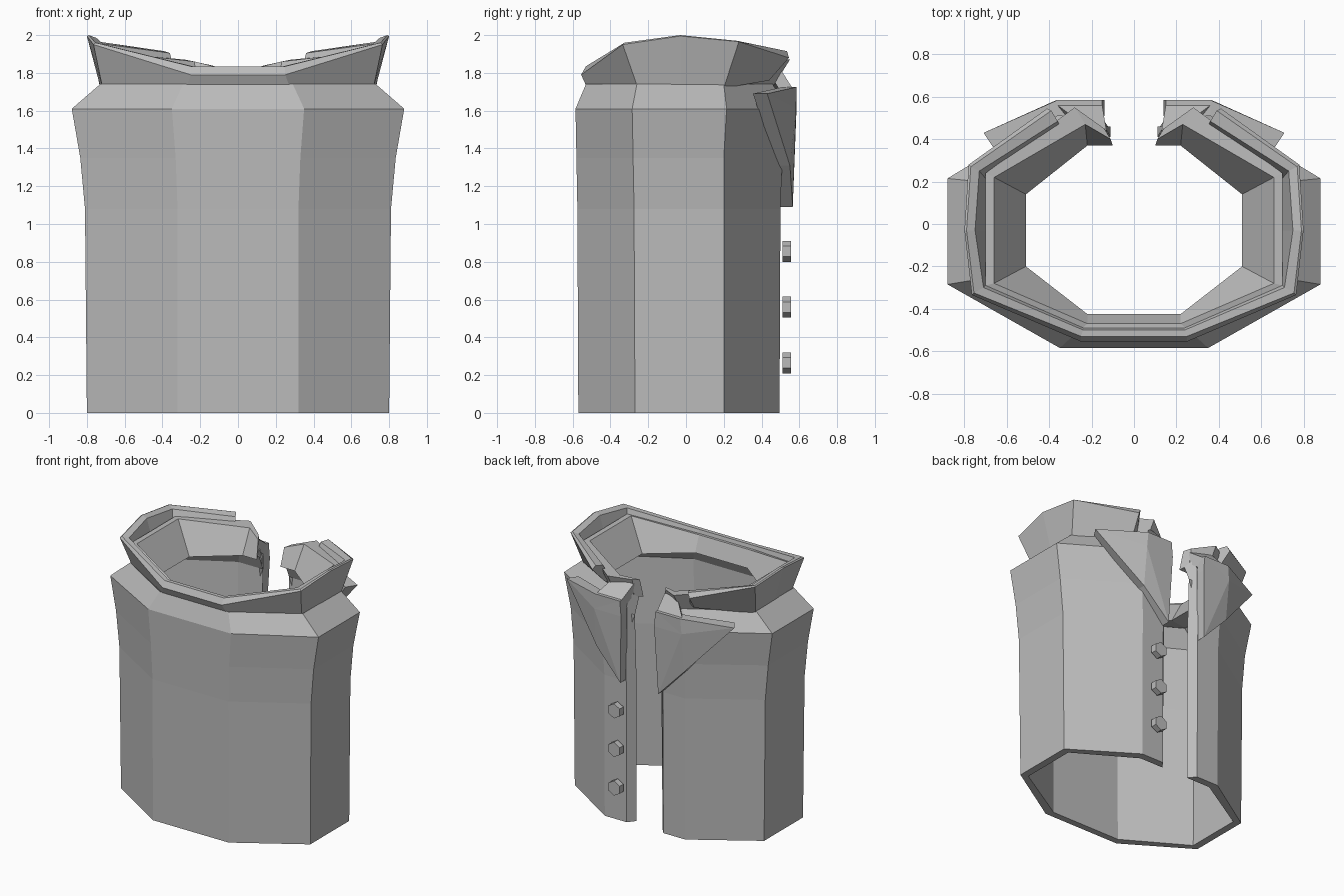
import bpy, bmesh, math
from mathutils import Vector, Matrix

old = bpy.data.objects.get("Cube")
if old:
    bpy.data.objects.remove(old)

grey = bpy.data.materials.new("plain grey")
grey.use_nodes = True
grey.diffuse_color = (.5, .5, .5, 1)
grey.node_tree.nodes["Principled BSDF"].inputs["Base Color"].default_value = (.5, .5, .5, 1)


def finish(name, bm, mirror=True):
    bmesh.ops.recalc_face_normals(bm, faces=bm.faces)
    mesh = bpy.data.meshes.new(name)
    bm.to_mesh(mesh)
    bm.free()
    mesh.materials.append(grey)
    obj = bpy.data.objects.new(name, mesh)
    bpy.context.collection.objects.link(obj)
    if mirror:
        mod = obj.modifiers.new("mirror", "MIRROR")
        mod.use_clip = True
    return obj


def loft(name, rings):
    """Skin half rings into a closed shell, with a cap at the opening."""
    bm = bmesh.new()
    grid = [[bm.verts.new(p) for p in [(0, r[0][1], r[0][2])] + r] for r in rings]
    for a, b in zip(grid, grid[1:] + grid[:1]):
        for i in range(len(a) - 1):
            bm.faces.new((a[i], a[i + 1], b[i + 1], b[i]))
    bm.faces.new([r[-1] for r in grid])
    return finish(name, bm)


def body_ring(z, fx, fy, sx, s1, s2, bx, by, ex):
    return [(fx, fy, z), (sx, s1, z), (sx, s2, z), (bx, by, z), (ex, by, z)]


# Vest body: outside upward, over the shoulder, then down the lining
loft("vest_body", [
    body_ring(0, .32, -.57, .80, -.27, .20, .34, .495, .155),
    body_ring(1.08, .32, -.575, .81, -.275, .20, .34, .50, .155),
    body_ring(1.35, .33, -.58, .835, -.28, .20, .35, .51, .155),
    body_ring(1.61, .35, -.585, .88, -.285, .215, .36, .53, .155),
    body_ring(1.74, .29, -.53, .73, -.26, .20, .30, .46, .14),
    body_ring(1.70, .26, -.47, .66, -.24, .18, .27, .41, .11),
    body_ring(1.58, .31, -.53, .80, -.26, .19, .32, .46, .11),
    body_ring(1.08, .29, -.525, .755, -.25, .18, .31, .44, .11),
    body_ring(0, .29, -.52, .745, -.25, .18, .31, .44, .11),
])

# Flared collar, open at the back
loft("collar", [
    [(.27, -.53, 1.735), (.72, -.26, 1.735), (.73, -.03, 1.73),
     (.73, .20, 1.72), (.38, .44, 1.76)],
    [(.25, -.555, 1.79), (.765, -.335, 1.95), (.80, -.03, 1.995),
     (.78, .28, 1.965), (.41, .545, 1.88)],
    [(.25, -.53, 1.835), (.755, -.325, 1.96), (.79, -.03, 2),
     (.77, .27, 1.97), (.39, .535, 1.915)],
    [(.24, -.50, 1.835), (.71, -.30, 1.95), (.75, -.03, 1.985),
     (.73, .25, 1.955), (.36, .485, 1.905)],
    [(.23, -.48, 1.76), (.67, -.25, 1.76), (.68, -.03, 1.76),
     (.67, .18, 1.76), (.33, .42, 1.76)],
])

# Inner stand that reaches round to the opening
loft("collar_stand", [
    [(.25, -.50, 1.71), (.69, -.25, 1.71), (.69, .19, 1.71), (.28, .45, 1.71), (.13, .44, 1.71)],
    [(.24, -.49, 1.81), (.70, -.29, 1.91), (.70, .24, 1.91), (.28, .55, 1.87), (.14, .45, 1.84)],
    [(.22, -.47, 1.81), (.66, -.28, 1.91), (.66, .22, 1.91), (.23, .47, 1.86), (.11, .40, 1.83)],
    [(.22, -.425, 1.69), (.51, -.20, 1.69), (.51, .14, 1.69), (.22, .37, 1.69), (.10, .37, 1.69)],
])

# Pointed lapels folded over the opening
bm = bmesh.new()
tip, top_out, top_in = (.71, .43, 1.69), (.36, .585, 1.725), (.15, .585, 1.725)
mid_in, mid_out = (.14, .585, 1.61), (.37, .583, 1.61)
fold, bottom = (.37, .55, 1.31), (.16, .565, 1.09)
outer = [tip, top_out, top_in, mid_in, bottom, fold]
front = [bm.verts.new(p) for p in outer]
rear = [bm.verts.new(Vector(p) - Vector((.05 if p == tip else 0, .075, 0))) for p in outer]
for side in (front, rear):
    centre = bm.verts.new(Vector(mid_out) - Vector((0, 0 if side is front else .075, 0)))
    for i in range(len(side)):
        bm.faces.new((side[i - 1], side[i], centre))
for i in range(len(front)):
    bm.faces.new((front[i - 1], front[i], rear[i], rear[i - 1]))
finish("lapels", bm)

# Facing that slopes from the lapel top up to the stand
bm = bmesh.new()
corners = [(.15, .56, 1.725), (.36, .56, 1.725), (.28, .50, 1.82), (.13, .44, 1.81)]
upper = [bm.verts.new(p) for p in corners]
lower = [bm.verts.new((x, y - .03, z - .07)) for x, y, z in corners]
bm.faces.new(upper)
bm.faces.new(lower)
for i in range(len(upper)):
    bm.faces.new((upper[i - 1], upper[i], lower[i], lower[i - 1]))
finish("lapel_facing", bm)

# Three six-sided buttons on one edge
for n in range(3):
    bm = bmesh.new()
    place = (Matrix.Translation((.22, .533, .265 + n * .295))
             @ Matrix.Rotation(math.pi / 2, 4, "X"))
    bmesh.ops.create_cone(bm, cap_ends=True, segments=6, radius1=.056, radius2=.056,
                          depth=.045, matrix=place)
    finish("button_" + str(n + 1), bm, mirror=False)
